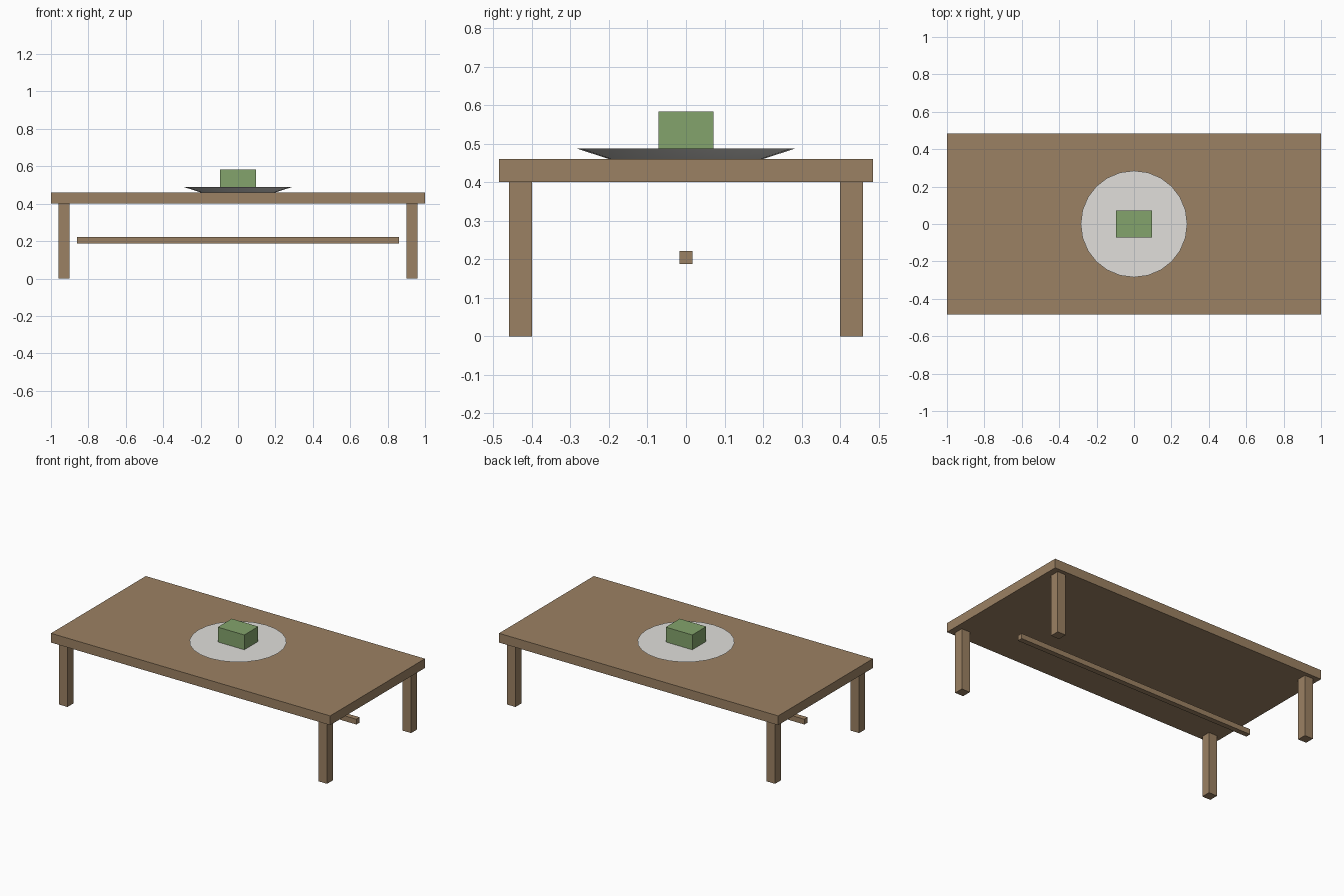
import bpy

if "Cube" in bpy.data.objects:
    bpy.data.objects.remove(bpy.data.objects["Cube"])


def material(name, color):
    mat = bpy.data.materials.new(name)
    mat.diffuse_color = (*color, 1)
    mat.use_nodes = True
    mat.node_tree.nodes["Principled BSDF"].inputs["Base Color"].default_value = mat.diffuse_color
    return mat


WOOD = material("wood", (0.33, 0.22, 0.125))
GREEN = material("green", (0.23, 0.37, 0.15))
CERAMIC = material("ceramic", (0.75, 0.74, 0.71))


def box(name, center, size, mat):
    bpy.ops.mesh.primitive_cube_add(size=1, location=center)
    obj = bpy.context.object
    obj.name = name
    obj.scale = size
    bpy.ops.object.transform_apply(location=False, rotation=False, scale=True)
    obj.data.materials.append(mat)
    return obj


# Table top
box("table_top", (0, 0, 0.43), (2.0, 0.97, 0.06), WOOD)

# Four legs
for side, sx in (("left", -1), ("right", 1)):
    for end, sy in (("front", -1), ("back", 1)):
        box(f"{end}_{side}_leg", (sx * 0.93, sy * 0.43, 0.2),
            (0.06, 0.06, 0.4), WOOD)

# Central stretcher bar
box("stretcher", (0, 0, 0.205), (1.72, 0.034, 0.034), WOOD)

# Shallow flared plate
bpy.ops.mesh.primitive_cone_add(vertices=24, radius1=0.2, radius2=0.285,
                                depth=0.028, location=(0, 0, 0.474))
plate = bpy.context.object
plate.name = "plate"
plate.data.materials.append(CERAMIC)
bpy.ops.object.shade_smooth_by_angle()

# Block resting on the plate
box("block", (0, 0, 0.536), (0.19, 0.143, 0.096), GREEN)
